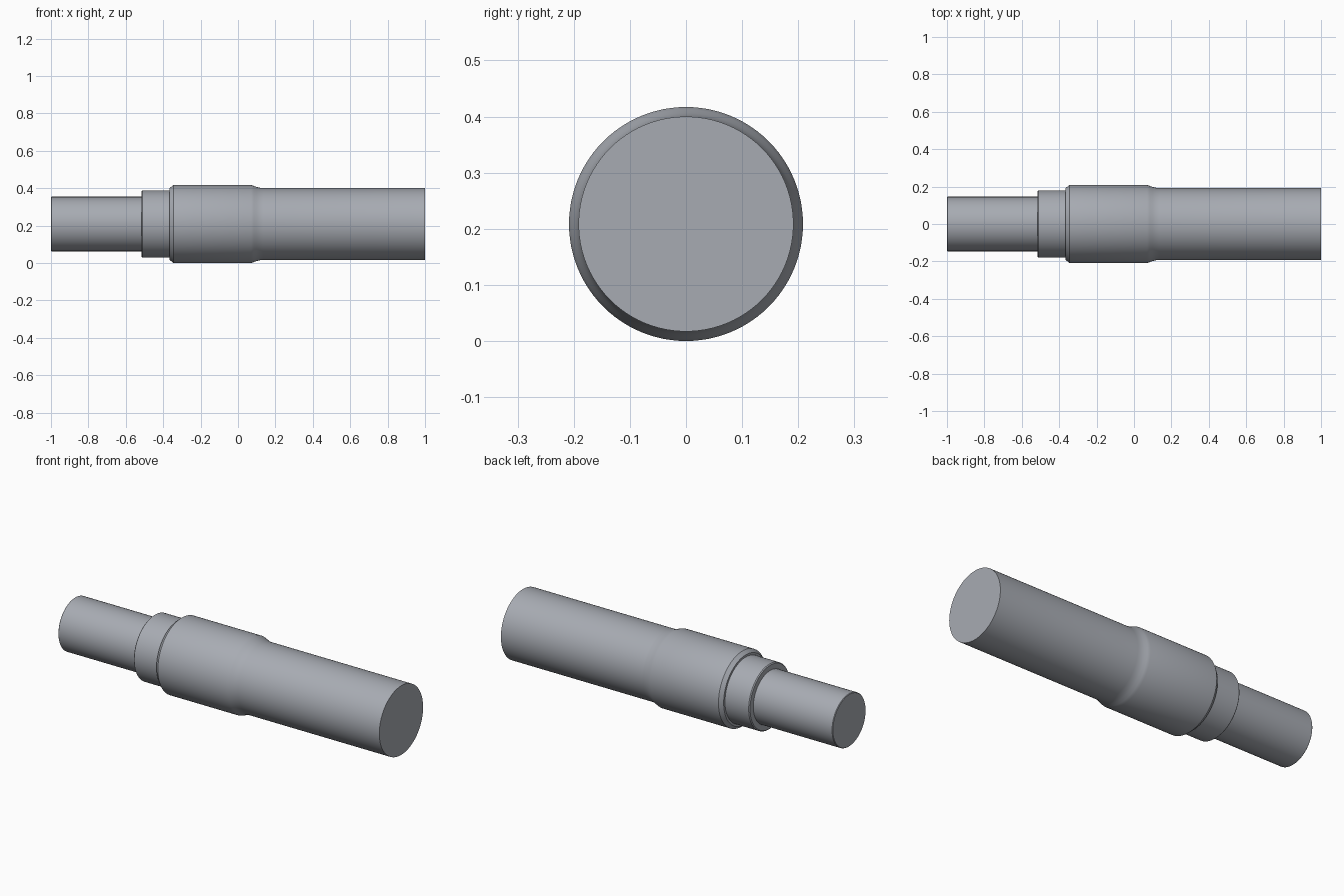
import bpy
import bmesh
import math
from mathutils import Vector

cube = bpy.data.objects.get("Cube")
if cube:
    bpy.data.objects.remove(cube, do_unlink=True)

AXIS_Z = 0.2085
SEGMENTS = 96

steel = bpy.data.materials.new("steel grey")
steel.use_nodes = True
colour = (0.39, 0.41, 0.45, 1)
steel.diffuse_color = colour
steel.node_tree.nodes["Principled BSDF"].inputs["Base Color"].default_value = colour


def lathe(name, profile):
    """Revolve (x, radius) points around the long axis."""
    bm = bmesh.new()
    verts = [bm.verts.new((x, 0, r)) for x, r in profile]
    edges = [bm.edges.new(pair) for pair in zip(verts, verts[1:])]
    bmesh.ops.spin(bm, geom=verts + edges, cent=Vector(), axis=Vector((1, 0, 0)),
                   angle=math.tau, steps=SEGMENTS, use_duplicate=False)
    bmesh.ops.remove_doubles(bm, verts=bm.verts, dist=0.0001)
    bmesh.ops.recalc_face_normals(bm, faces=bm.faces)
    mesh = bpy.data.meshes.new(name)
    bm.to_mesh(mesh)
    bm.free()
    mesh.materials.append(steel)
    obj = bpy.data.objects.new(name, mesh)
    obj.location.z = AXIS_Z
    bpy.context.collection.objects.link(obj)
    bpy.ops.object.select_all(action="DESELECT")
    obj.select_set(True)
    bpy.context.view_layer.objects.active = obj
    bpy.ops.object.shade_smooth_by_angle(angle=math.radians(25))
    return obj


lathe("stepped_shaft", [
    # narrow spigot with a fine end chamfer
    (-1, 0), (-1, 0.143), (-0.997, 0.146), (-0.515, 0.146),
    # middle shoulder
    (-0.515, 0.175), (-0.51, 0.18), (-0.365, 0.18),
    # chamfered collar
    (-0.365, 0.192), (-0.345, 0.2085), (0.07, 0.2085),
    # concave blend into the main body
    (0.085, 0.2035), (0.1, 0.198), (0.115, 0.194), (0.135, 0.1915),
    (1, 0.1915), (1, 0),
])
